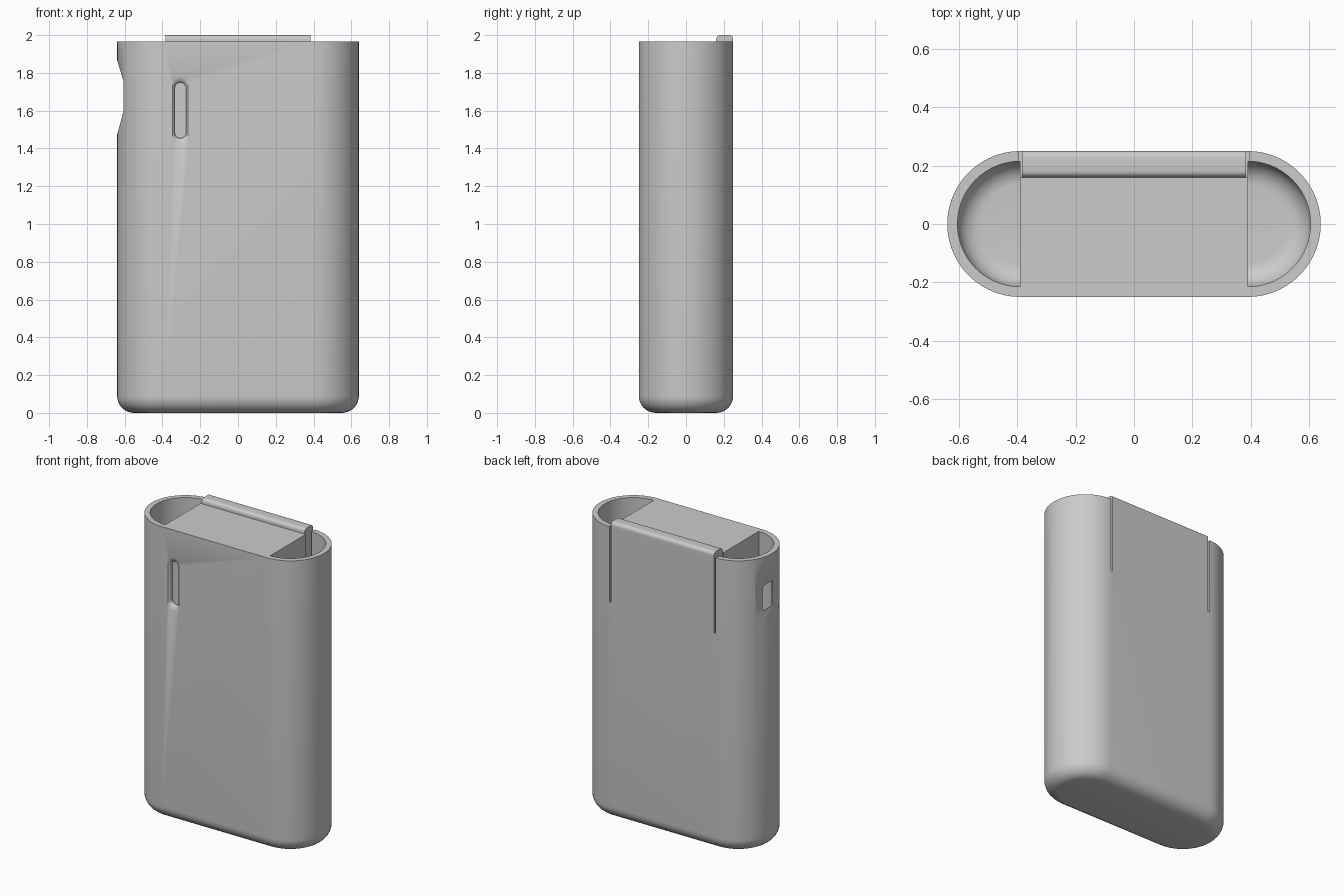
import bpy, bmesh, math

cube = bpy.data.objects.get("Cube")
if cube:
    bpy.data.objects.remove(cube)

HEIGHT, RIM, WALL, ARC_X, RADIUS = 2.0, 1.967, 0.035, 0.39, 0.25

grey = bpy.data.materials.new("plain grey")
grey.use_nodes = True
grey.diffuse_color = (0.6, 0.6, 0.6, 1)
grey.node_tree.nodes["Principled BSDF"].inputs["Base Color"].default_value = (0.6, 0.6, 0.6, 1)


def loft(name, rings):
    """Closed solid through rings of equal point count."""
    bm = bmesh.new()
    loops = [[bm.verts.new(p) for p in ring] for ring in rings]
    n = len(loops[0])
    for a, b in zip(loops, loops[1:]):
        for i in range(n):
            bm.faces.new((a[i], a[(i + 1) % n], b[(i + 1) % n], b[i]))
    bm.faces.new(loops[0][::-1])
    bm.faces.new(loops[-1])
    bmesh.ops.recalc_face_normals(bm, faces=bm.faces)
    mesh = bpy.data.meshes.new(name)
    bm.to_mesh(mesh)
    bm.free()
    obj = bpy.data.objects.new(name, mesh)
    bpy.context.collection.objects.link(obj)
    mesh.materials.append(grey)
    return obj


def box(name, low, high):
    return loft(name, [[(low[0], low[1], z), (high[0], low[1], z),
                        (high[0], high[1], z), (low[0], high[1], z)]
                       for z in (low[2], high[2])])


def half_circle(cx, cy, r, start, steps=28):
    angles = [start + math.pi * i / steps for i in range(steps + 1)]
    return [(cx + r * math.cos(a), cy + r * math.sin(a)) for a in angles]


def stadium(r, half):
    return half_circle(half, 0, r, -math.pi / 2) + half_circle(-half, 0, r, math.pi / 2)


def fillet(r, size, floor, steps=8):
    """Radius and height pairs that round the bottom edge."""
    angles = [math.pi / 2 * i / steps for i in range(steps + 1)]
    return [(r - size + size * math.sin(a), floor + size - size * math.cos(a)) for a in angles]


def cut(target, cutter):
    cutter.hide_render = True
    mod = target.modifiers.new("cut", "BOOLEAN")
    mod.operation, mod.solver, mod.object = "DIFFERENCE", "EXACT", cutter
    bpy.context.view_layer.objects.active = target
    bpy.ops.object.modifier_apply(modifier=mod.name)
    bpy.data.objects.remove(cutter)


# Rounded outer case
profile = fillet(RADIUS, 0.09, 0) + [(RADIUS, RIM)]
body = loft("case_body", [[(x, y, z) for x, y in stadium(r, ARC_X)] for r, z in profile])

# Deep end pockets and the slits that free the spring tongue
for side in (1, -1):
    inner = fillet(RADIUS - WALL, 0.08, WALL) + [(RADIUS - WALL, HEIGHT + 0.1)]
    cut(body, loft("pocket_cutter", [[(side * x, y, z) for x, y in
                                      half_circle(ARC_X, 0, r, -math.pi / 2)] for r, z in inner]))
    x0, x1 = sorted((side * 0.383, side * 0.395))
    cut(body, box("slit_cutter", (x0, 0.16, 1.46), (x1, 0.3, HEIGHT + 0.1)))

# Scooped notch with a window on the right end
scoop = [(-0.70, 1.26), (-0.605, 1.6), (-0.605, 1.75), (-0.70, 2.08)]
scoop = [(-0.655, 1.42), (-0.605, 1.6), (-0.605, 1.75), (-0.655, 1.92)]
cut(body, loft("scoop_cutter", [[(x, y, z) for x, z in scoop] for y in (-0.2, 0.2)]))
window = box("window_cutter", (-0.7, -0.055, 1.59), (-0.55, 0.055, 1.76))
bevel = window.modifiers.new("round", "BEVEL")
bevel.width, bevel.segments = 0.02, 4
cut(body, window)

# Upright finger slot in the front, with a soft flared edge
def slot_ring(r, half, y):
    pts = half_circle(0, half, r, 0, 12) + half_circle(0, -half, r, math.pi, 12)
    return [(-0.305 + x, y, 1.602 + z) for x, z in pts]

flare = []
for i in range(6):
    t = i / 5
    flare.append(slot_ring(0.03 + 0.012 * (1 - t) ** 2, 0.118 + 0.02 * (1 - t) ** 2,
                           -RADIUS - 0.001 + 0.02 * t))
flare.insert(0, slot_ring(0.042, 0.138, -0.3))
flare.append(slot_ring(0.03, 0.118, -RADIUS + WALL))
cut(body, loft("slot_cutter", flare))

# Rounded catch lip on top of the tongue
lip_low, lip_high, round_r = 0.16, RADIUS, 0.022
lip = [(lip_low, RIM - 0.003), (lip_high, RIM - 0.003)]
for centre, start in ((lip_high - round_r, 0), (lip_low + round_r, math.pi / 2)):
    for i in range(7):
        a = start + math.pi / 2 * i / 6
        lip.append((centre + round_r * math.cos(a), HEIGHT - round_r + round_r * math.sin(a)))
catch = loft("catch_lip", [[(x, y, z) for y, z in lip] for x in (-0.383, 0.383)])

for obj in (body, catch):
    bpy.ops.object.select_all(action="DESELECT")
    obj.select_set(True)
    bpy.context.view_layer.objects.active = obj
    bpy.ops.object.shade_smooth_by_angle(angle=math.radians(30))
